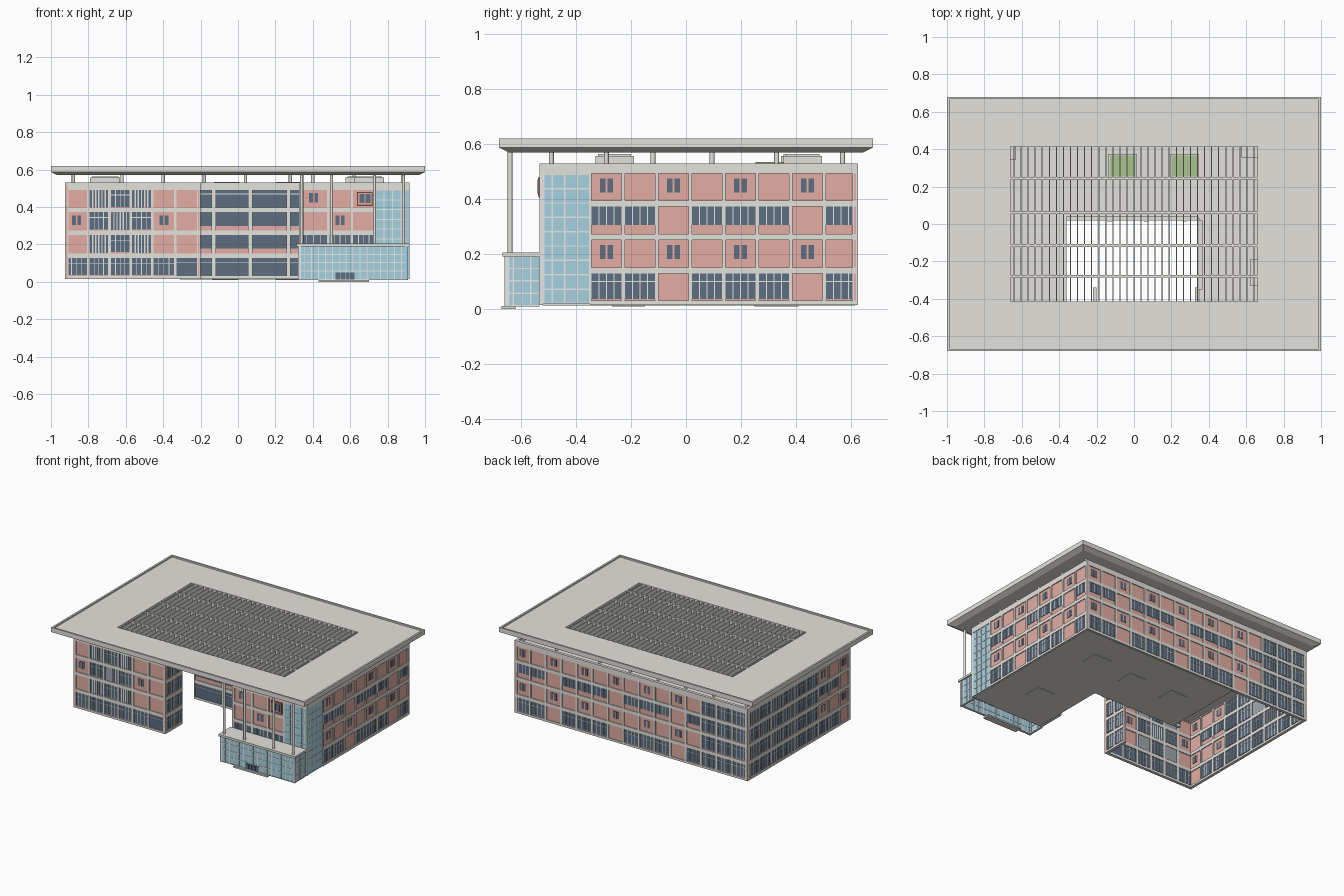
import bpy, bmesh
from mathutils import Vector, Matrix

if "Cube" in bpy.data.objects:
    bpy.data.objects.remove(bpy.data.objects["Cube"])


def material(name, *rgb):
    m = bpy.data.materials.new(name)
    m.use_nodes = True
    m.diffuse_color = (*rgb, 1)
    m.node_tree.nodes["Principled BSDF"].inputs["Base Color"].default_value = (*rgb, 1)
    return m


MATS = [material("concrete grey", .78, .765, .72), material("pink panel", .77, .42, .37),
        material("dark window", .11, .155, .22), material("pale frame", .8, .81, .81),
        material("light blue glass", .38, .64, .75), material("roof garden green", .4, .54, .27),
        material("brick red", .42, .15, .11)]
GREY, PINK, DARK, FRAME, GLASS, GREEN, BRICK = range(len(MATS))


def finish(bm, name):
    mesh = bpy.data.meshes.new(name)
    bm.to_mesh(mesh)
    bm.free()
    for m in MATS:
        mesh.materials.append(m)
    ob = bpy.data.objects.new(name, mesh)
    bpy.context.collection.objects.link(ob)
    return ob


def add_box(bm, x, y, z, mat, frame=Matrix()):
    """Box from three (low, high) ranges, placed by a frame matrix."""
    mid = Vector([(r[0] + r[1]) / 2 for r in (x, y, z)])
    size = [abs(r[1] - r[0]) for r in (x, y, z)] + [1]
    made = bmesh.ops.create_cube(bm, size=1, matrix=frame @ Matrix.Translation(mid) @ Matrix.Diagonal(size))
    for f in {f for v in made["verts"] for f in v.link_faces}:
        f.material_index = mat


def box(name, x, y, z, mat=GREY):
    bm = bmesh.new()
    add_box(bm, x, y, z, mat)
    return finish(bm, name)


def wall_frame(p0, p1):
    """Local x runs along the wall, local y points inward, z is up."""
    d = Vector((p1[0] - p0[0], p1[1] - p0[1], 0))
    u = d.normalized()
    inward = Vector((-u.y, u.x, 0))
    m = Matrix((u, inward, Vector((0, 0, 1)))).transposed().to_4x4()
    m.translation = Vector((*p0, 0))
    return m, d.length


SLAB, PANE, BAR, EDGE = (.006, .014), (.004, .016), (.002, .018), (0, .02)
LEVELS = [.03, .152, .274, .394]
PANEL = .098
TOP = .53


def window(bm, m, a, b, z0, z1, cols, transom=None, bar=.0018, mat=FRAME):
    add_box(bm, (a, b), PANE, (z0, z1), DARK, m)
    for i in range(1, cols):
        s = a + (b - a) * i / cols
        add_box(bm, (s - bar, s + bar), BAR, (z0, z1), mat, m)
    if transom:
        add_box(bm, (a, b), BAR, (transom - .0018, transom + .0018), FRAME, m)


def facade(name, p0, p1, bays):
    """Bays are (relative width, codes), one code per storey from the ground up."""
    m, length = wall_frame(p0, p1)
    bm = bmesh.new()
    add_box(bm, (0, length), SLAB, (.02, TOP - .01), PINK, m)
    # horizontal bands and parapet
    bands = [(.015, LEVELS[0])] + [(z + PANEL, z + .121) for z in LEVELS[:3]] + [(LEVELS[3] + PANEL, TOP)]
    for band in bands:
        add_box(bm, (0, length), EDGE, band, GREY, m)
    total = sum(w for w, _ in bays)
    s = 0
    for w, codes in bays:
        e = s + w / total * length
        a, b = s + .007, e - .007
        mid = (a + b) / 2
        for z, code in zip(LEVELS, codes):
            t = z + PANEL
            if code == "G":      # large window
                window(bm, m, a, b, z + .006, t, 4, z + .07)
            elif code == "V":    # window behind vertical fins
                window(bm, m, a, b, z + .002, t, 6, None, .0035, GREY)
            elif code == "D":    # wide pane over a pink sill
                window(bm, m, a, b, z + .025, t, 1)
            elif code == "F":    # full pane
                window(bm, m, a, b, z, t, 1, z + .075)
            elif code == "H":    # window band over a pink sill
                window(bm, m, a, b, z + .032, t, 4)
            elif code == "W":    # small pair of windows
                window(bm, m, mid - .024, mid + .024, z + .03, z + .08, 2, None, .004, PINK)
        # pilasters on both sides of the bay
        add_box(bm, (s, a), EDGE, (.015, TOP), GREY, m)
        add_box(bm, (b, e), EDGE, (.015, TOP), GREY, m)
        s = e
    return finish(bm, name)


def glass_wall(name, p0, p1, z0, z1, cols, rows):
    m, length = wall_frame(p0, p1)
    bm = bmesh.new()
    add_box(bm, (0, length), PANE, (z0, z1), GLASS, m)
    for i in range(cols + 1):
        s = length * i / cols
        add_box(bm, (max(s - .0025, 0), min(s + .0025, length)), BAR, (z0, z1), FRAME, m)
    for i in range(rows + 1):
        z = z0 + (z1 - z0) * i / rows
        add_box(bm, (0, length), BAR, (z - .0025, z + .0025), FRAME, m)
    return finish(bm, name)


# outline of the building
L, R, F, B = -.925, .918, -.533, .625


def bay(i):
    solid = i % 4 == 2
    return (1, ("P" if solid else "G") + ("P" if i % 2 else "W")
            + ("P" if solid else "H") + ("P" if i % 2 else "W"))


# outer walls
facade("right_side_wall", (R, -.35), (R, B), [bay(i) for i in range(8)])
facade("back_wall", (R, B), (L, B), [bay(i) for i in range(12)] + [(1, "GGGG")] * 3)
facade("left_side_wall", (L, B), (L, F),
       [(1.1, "GVGV"), (1.1, "GGVG")] * 2 + [(1.1, "GGGG")] * 2 + [bay(i) for i in range(3)])
facade("left_wing_front_wall", (L, F), (-.2, F),
       [(1.2, "GPWP"), (1.1, "GVGV"), (1.1, "GGVG"), (1.1, "GVGV"), (1.2, "GPWP"), (1.3, "FPPP")])
facade("left_wing_end_wall", (-.2, F), (-.2, -.34), [(1, "GGGG")] * 2)
facade("right_wing_front_wall", (.325, F), (.735, F), [(1.5, "GHPW"), (1.2, "GHWP"), (1.2, "GHPP")])
# courtyard walls
facade("courtyard_back_wall", (-.36, .02), (.345, .02),
       [(.23, "FDDF"), (.195, "FDDF"), (.205, "FDDF"), (.075, "FDDF")])
for x in (-.13, .065, .27):
    box("courtyard_pilaster", (x - .012, x + .012), (.014, .03), (.015, TOP))
facade("courtyard_side_wall", (.345, .02), (.345, -.35), [bay(i) for i in range(3)])
facade("right_wing_end_wall", (.325, -.34), (.325, F), [(1, "GGGG")] * 2)

# glazed corner and entrance lobby
glass_wall("corner_glass_front", (.735, F), (R, F), .02, .49, 4, 9)
glass_wall("corner_glass_side", (R, F), (R, -.35), .02, .49, 4, 9)
box("corner_parapet_front", (.735, R), (F, F + .02), (.49, TOP))
box("corner_parapet_side", (R - .02, R), (F, -.35), (.49, TOP))
box("corner_post", (R - .012, R), (F, F + .012), (.015, .49))
glass_wall("lobby_front", (.32, -.66), (.91, -.66), .012, .192, 16, 4)
glass_wall("lobby_right_side", (.91, -.66), (.91, F), .012, .192, 4, 4)
glass_wall("lobby_left_side", (.32, F), (.32, -.66), .012, .192, 4, 4)
box("lobby_roof", (.313, .917), (-.668, F), (.19, .205))
box("entrance_step", (.43, .7), (-.672, -.62), (0, .01))
for i in range(4):
    box("entrance_door", (.522 + i * .026, .545 + i * .026), (-.661, -.655), (.013, .05), DARK)

# framed window on the right wing
box("framed_window_surround", (.635, .72), (F - .004, F + .01), (.405, .48), BRICK)
box("framed_window_panel", (.642, .713), (F - .006, F), (.414, .474), PINK)
for x in (.65, .682):
    box("framed_window_pane", (x, x + .026), (F - .008, F), (.42, .47), DARK)

# floors and roof decks, leaving the left wing open below
for name, z in (("floor", (.012, .03)), ("deck", (.5, .518))):
    box("right_wing_" + name, (.35, R - .01), (F + .01, B - .01), z)
    box("back_wing_" + name, (-.31, .35), (.03, B - .01), z)
box("left_wing_deck", (L + .01, -.36), (F + .01, B - .01), (.5, .518))
box("left_back_deck", (-.36, -.31), (.03, B - .01), (.5, .518))

# rooftop boxes
for x, y in ((.655, .425), (.7, -.26), (-.71, .415)):
    box("rooftop_box", (x - .08, x + .08), (y - .07, y + .07), (.51, .557))
    box("rooftop_box_lid", (x - .07, x + .07), (y - .06, y + .06), (.555, .563))

# planted wells
for x in (-.06, .27):
    box("planted_well_curb", (x - .075, x + .075), (.245, .375), (.51, .53))
    box("planted_well", (x - .067, x + .067), (.253, .367), (.525, .534), GREEN)

# plates under the floor
for x, y in ((.61, -.21), (.6, .35), (.27, .31), (-.07, .31)):
    box("floor_plate", (x - .07, x + .07), (y - .06, y + .06), (.009, .013))


# canopy roof: a ring of rectangular loops with a tapered rim
def ring(name, loops):
    bm = bmesh.new()
    rows = [[bm.verts.new((sx * x, sy * y, z)) for sx, sy in ((-1, -1), (1, -1), (1, 1), (-1, 1))]
            for x, y, z in loops]
    for a, b in zip(rows, rows[1:] + rows[:1]):
        for i in range(4):
            j = (i + 1) % 4
            bm.faces.new((a[i], a[j], b[j], b[i]))
    bmesh.ops.recalc_face_normals(bm, faces=bm.faces)
    return finish(bm, name)


OX, OY = .66, .415
ring("canopy_roof", [(.987, .667, .61), (.987, .667, .62), (1, .68, .62), (1, .68, .587),
                     (.965, .645, .57), (OX, OY, .57), (OX, OY, .61)])

# louvres and beams across the roof opening
bm = bmesh.new()
for i in range(35):
    x = -OX + 2 * OX * (i + .5) / 35
    add_box(bm, (x - .003, x + .003), (-OY, OY), (.573, .607), GREY)
finish(bm, "roof_louvres")
for y in (-.28, -.115, .06, .245):
    box("louvre_beam", (-OX, OX), (y - .007, y + .007), (.572, .609))


# columns
def column(name, x, y, z0, z1=.58, r=.009):
    bm = bmesh.new()
    bmesh.ops.create_cone(bm, cap_ends=True, segments=12, radius1=r, radius2=r, depth=z1 - z0,
                          matrix=Matrix.Translation((x, y, (z0 + z1) / 2)))
    for f in bm.faces:
        f.smooth = len(f.verts) == 4
    return finish(bm, name)


for x in (.34, .5, .73, .885):
    column("lobby_column", x, -.64, .2)
for x in (-.88, .88):
    for y in (-.49, -.29, -.12, .095, .33, .57):
        column("roof_column", x, y, .51)
for x in (-.62, -.4, -.18, .04, .28, .62):
    column("roof_column", x, .57, .51)
for x in (-.62, -.4, .4):
    column("roof_column", x, -.49, .51)
